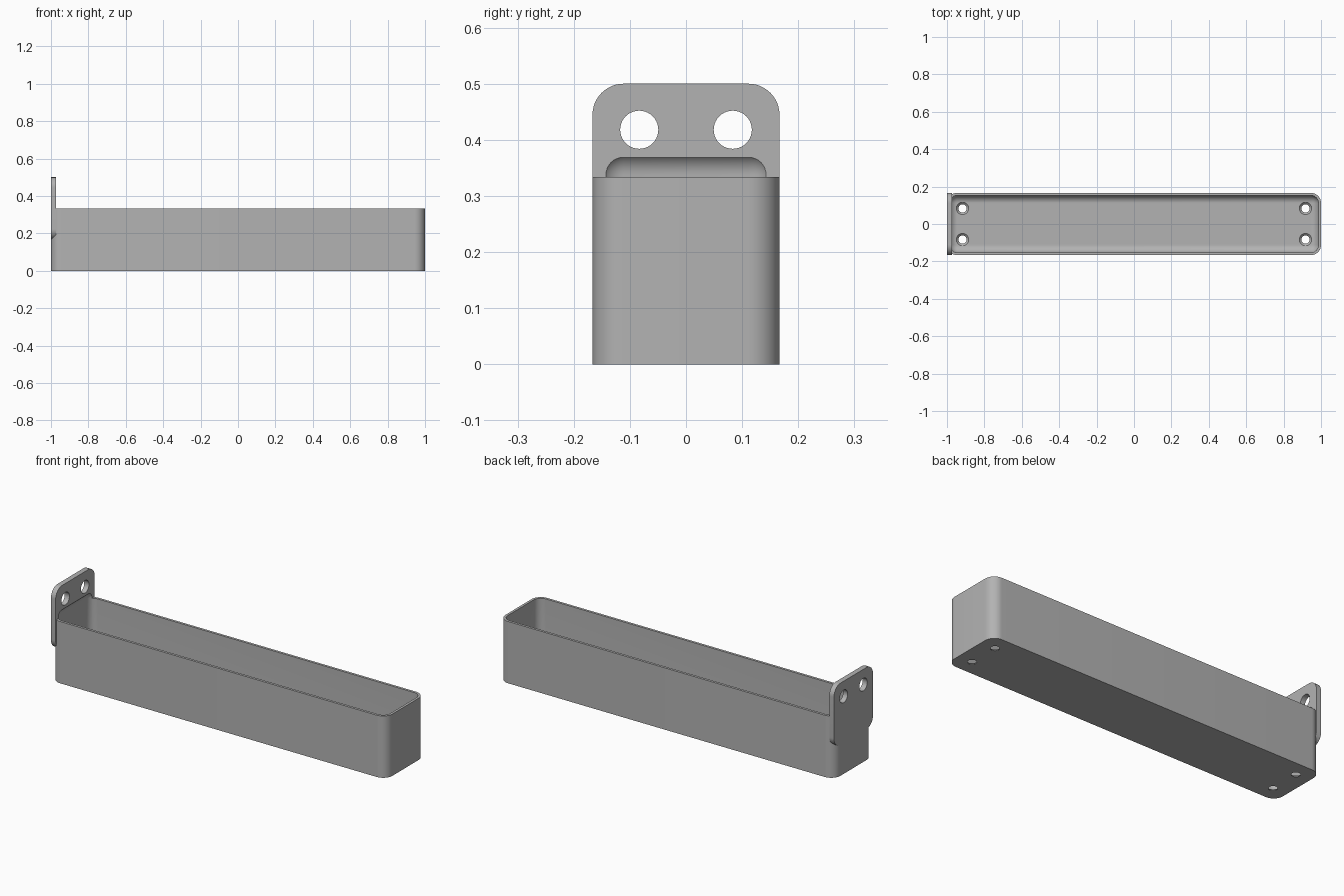
import bpy, bmesh, math
from mathutils import Matrix, Vector

if "Cube" in bpy.data.objects:
    bpy.data.objects.remove(bpy.data.objects["Cube"])

HALF_W = 1 / 6        # half width of tray and plate
RIM = 1 / 3           # tray height
WALL = 0.0135
PLATE = 0.028         # plate thickness
R_OUT = 0.0555
R_IN = R_OUT - WALL

grey = bpy.data.materials.new("grey_plastic")
grey.use_nodes = True
colour = (0.45, 0.45, 0.45, 1)
grey.diffuse_color = colour
grey.node_tree.nodes["Principled BSDF"].inputs["Base Color"].default_value = colour


def finish(name, bm):
    bmesh.ops.recalc_face_normals(bm, faces=bm.faces)
    mesh = bpy.data.meshes.new(name)
    bm.to_mesh(mesh)
    bm.free()
    mesh.materials.append(grey)
    obj = bpy.data.objects.new(name, mesh)
    bpy.context.collection.objects.link(obj)
    return obj


def rounded_slab(name, half_u, half_v, radius, depth, place):
    """Rounded rectangle extruded upwards, then moved into place."""
    bm = bmesh.new()
    ring = []
    for i, (su, sv) in enumerate([(1, 1), (-1, 1), (-1, -1), (1, -1)]):
        for k in range(13):
            a = math.pi / 2 * (i + k / 12)
            ring.append(bm.verts.new((su * (half_u - radius) + radius * math.cos(a),
                                      sv * (half_v - radius) + radius * math.sin(a), 0)))
    base = bm.faces.new(ring)
    top = bmesh.ops.extrude_face_region(bm, geom=[base])["geom"]
    bmesh.ops.translate(bm, vec=(0, 0, depth),
                        verts=[g for g in top if isinstance(g, bmesh.types.BMVert)])
    bm.transform(place)
    return finish(name, bm)


def cone(name, centre, r_low, r_high, depth, turn=Matrix()):
    bm = bmesh.new()
    bmesh.ops.create_cone(bm, cap_ends=True, segments=40, radius1=r_low, radius2=r_high,
                          depth=depth, matrix=Matrix.Translation(centre) @ turn)
    return finish(name, bm)


def combine(obj, other, operation):
    mod = obj.modifiers.new(operation.lower(), "BOOLEAN")
    mod.operation, mod.object, mod.solver = operation, other, "EXACT"
    bpy.context.view_layer.objects.active = obj
    bpy.ops.object.modifier_apply(modifier=mod.name)
    bpy.data.objects.remove(other)


# Tray body and upright mounting plate
tray = rounded_slab("tray", 1, HALF_W, R_OUT, RIM, Matrix())
upright = Matrix.Translation((-1, 0, RIM)) @ Matrix.Rotation(math.pi / 2, 4, "Y")
plate = rounded_slab("mounting_plate", HALF_W, HALF_W, R_OUT, PLATE, upright)
combine(tray, plate, "UNION")

# Cavity with rounded edges, running up into the plate
bm = bmesh.new()
low, high = WALL, RIM + 0.046
bmesh.ops.create_cube(bm, size=1)
bm.transform(Matrix.Translation((0, 0, (low + high) / 2))
             @ Matrix.Diagonal(Vector((2 * (1 - WALL), 2 * (HALF_W - WALL), high - low, 1))))
bmesh.ops.bevel(bm, geom=bm.edges[:], offset=R_IN, segments=10, profile=0.5, affect="EDGES")
combine(tray, finish("cavity", bm), "DIFFERENCE")

# Screw holes in the plate, countersunk holes in the floor
for side in (-1, 1):
    y = side * HALF_W / 2
    turn = Matrix.Rotation(math.pi / 2, 4, "Y")
    combine(tray, cone("plate_hole", (-1, y, 0.418), 0.034, 0.034, 0.2, turn), "DIFFERENCE")
    for end in (-1, 1):
        x = end * 0.9167
        combine(tray, cone("floor_hole", (x, y, 0), 0.022, 0.022, 0.1), "DIFFERENCE")
        combine(tray, cone("countersink", (x, y, WALL), 0.022, 0.044, 0.022), "DIFFERENCE")

bpy.ops.object.select_all(action="DESELECT")
tray.select_set(True)
bpy.context.view_layer.objects.active = tray
bpy.ops.object.shade_smooth_by_angle(angle=math.radians(30))
